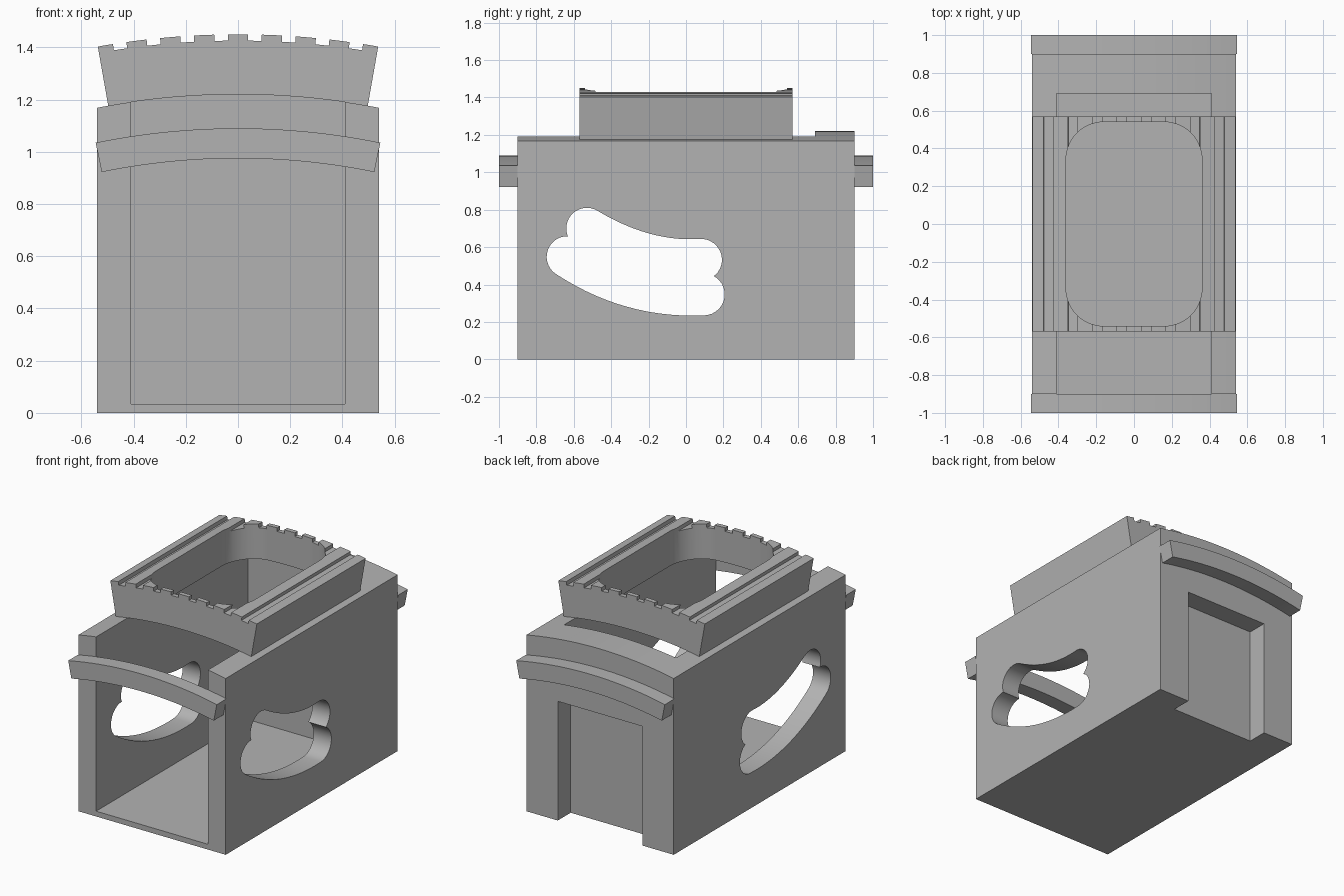
import bpy, bmesh
from math import sin, cos, radians, asin
from mathutils import Vector

if "Cube" in bpy.data.objects:
    bpy.data.objects.remove(bpy.data.objects["Cube"])

grey = bpy.data.materials.new("plain grey")
grey.use_nodes = True
grey.diffuse_color = (0.45, 0.45, 0.45, 1)
grey.node_tree.nodes["Principled BSDF"].inputs["Base Color"].default_value = (0.45, 0.45, 0.45, 1)

ARC_Z = -1.64                      # shared centre of every roof arc
HALF_X, HALF_Y = 0.54, 0.90
ROOF_R, TOP_R, NOTCH_R = 2.86, 3.09, 3.066


def prism(name, profile, lo, hi, axis):
    """Extrude a closed 2D profile along one axis."""
    place = {"x": lambda a, b, t: (t, a, b),
             "y": lambda a, b, t: (a, t, b),
             "z": lambda a, b, t: (a, b, t)}[axis]
    bm = bmesh.new()
    base = bm.faces.new([bm.verts.new(place(a, b, lo)) for a, b in profile])
    ext = bmesh.ops.extrude_face_region(bm, geom=[base], use_keep_orig=True)
    verts = [v for v in ext["geom"] if isinstance(v, bmesh.types.BMVert)]
    bmesh.ops.translate(bm, verts=verts, vec=Vector(place(0, 0, hi - lo)))
    bmesh.ops.recalc_face_normals(bm, faces=bm.faces)
    mesh = bpy.data.meshes.new(name)
    bm.to_mesh(mesh)
    bm.free()
    mesh.materials.append(grey)
    obj = bpy.data.objects.new(name, mesh)
    bpy.context.collection.objects.link(obj)
    return obj


def activate(obj):
    bpy.ops.object.select_all(action="DESELECT")
    obj.select_set(True)
    bpy.context.view_layer.objects.active = obj


def cut(obj, cutter):
    mod = obj.modifiers.new("cut", "BOOLEAN")
    mod.operation, mod.solver, mod.object = "DIFFERENCE", "EXACT", cutter
    activate(obj)
    bpy.ops.object.modifier_apply(modifier=mod.name)
    bpy.data.objects.remove(cutter)


def rect(a0, b0, a1, b1):
    return [(a0, b0), (a1, b0), (a1, b1), (a0, b1)]


def polar(r, t):
    return (r * sin(t), ARC_Z + r * cos(t))


def roof_arc(r, t0, t1, n=32):
    return [polar(r, t0 + (t1 - t0) * i / n) for i in range(n + 1)]


def lobe(a, b, r, start, end, n=14):
    """Circular arc, angles in degrees."""
    steps = [radians(start + (end - start) * i / n) for i in range(n + 1)]
    return [(a + r * cos(t), b + r * sin(t)) for t in steps]


def sweep(p0, p1, p2, n=14):
    """Inner points of a quadratic curve."""
    return [tuple((1 - t) ** 2 * a + 2 * t * (1 - t) * b + t * t * c
                  for a, b, c in zip(p0, p1, p2))
            for t in [i / n for i in range(1, n)]]


# Body shell with an arched top, open at the front and above
t = asin(HALF_X / ROOF_R)
outline = [(-HALF_X, 0)] + roof_arc(ROOF_R, -t, t) + [(HALF_X, 0)]
body = prism("body_shell", outline, -HALF_Y, HALF_Y, "y")
cut(body, prism("interior_cutter", rect(-0.41, -1.2, 0.41, 0.69), 0.035, 1.5, "z"))

# Doorway recess in the back wall
cut(body, prism("doorway_cutter", rect(-0.31, 0.765, 0.31, 1.2), -0.2, 0.79, "z"))

# Lobed window through both side walls
low_right = lobe(0.095, 0.347, 0.112, -88, 62)
up_right = lobe(0.08, 0.532, 0.112, -46, 92)
up_left = lobe(-0.53, 0.70, 0.11, 58, 203)
low_left = lobe(-0.635, 0.548, 0.11, 90, 235)
window = (low_right + up_right
          + sweep(up_right[-1], (-0.19, 0.625), up_left[0]) + up_left
          + low_left + sweep(low_left[-1], (-0.33, 0.215), low_right[0]))
cut(body, prism("window_cutter", window, -0.8, 0.8, "x"))

# Raised roof frame: fan-shaped section with lengthwise grooves
half = asin(0.537 / TOP_R)
pitch, groove = 0.13 / TOP_R, 0.026 / TOP_R
section = roof_arc(ROOF_R, half, -half)
edge = -half
for k in range(8):
    mid = (k - 3.5) * pitch
    section += roof_arc(TOP_R, edge, mid - groove, 4)
    section += roof_arc(NOTCH_R, mid - groove, mid + groove, 2)
    edge = mid + groove
section += roof_arc(TOP_R, edge, half, 4)
roof = prism("roof_frame", section, -0.57, 0.57, "y")

# Rounded opening through the roof frame
corner = 0.2
opening = (lobe(0.16, 0.34, corner, 0, 90) + lobe(-0.16, 0.34, corner, 90, 180)
           + lobe(-0.16, -0.34, corner, 180, 270) + lobe(0.16, -0.34, corner, 270, 360))
cut(roof, prism("opening_cutter", opening, 0.9, 1.8, "z"))

# Curved bars across the front and the back
t = asin(0.545 / 2.73)
bar = roof_arc(2.73, -t, t) + roof_arc(2.615, t, -t)
bars = [prism("front_bar", bar, -1.0, -HALF_Y, "y"),
        prism("back_bar", bar, HALF_Y, 1.0, "y")]

for obj in [body, roof] + bars:
    activate(obj)
    bpy.ops.object.shade_smooth_by_angle(angle=radians(30))
